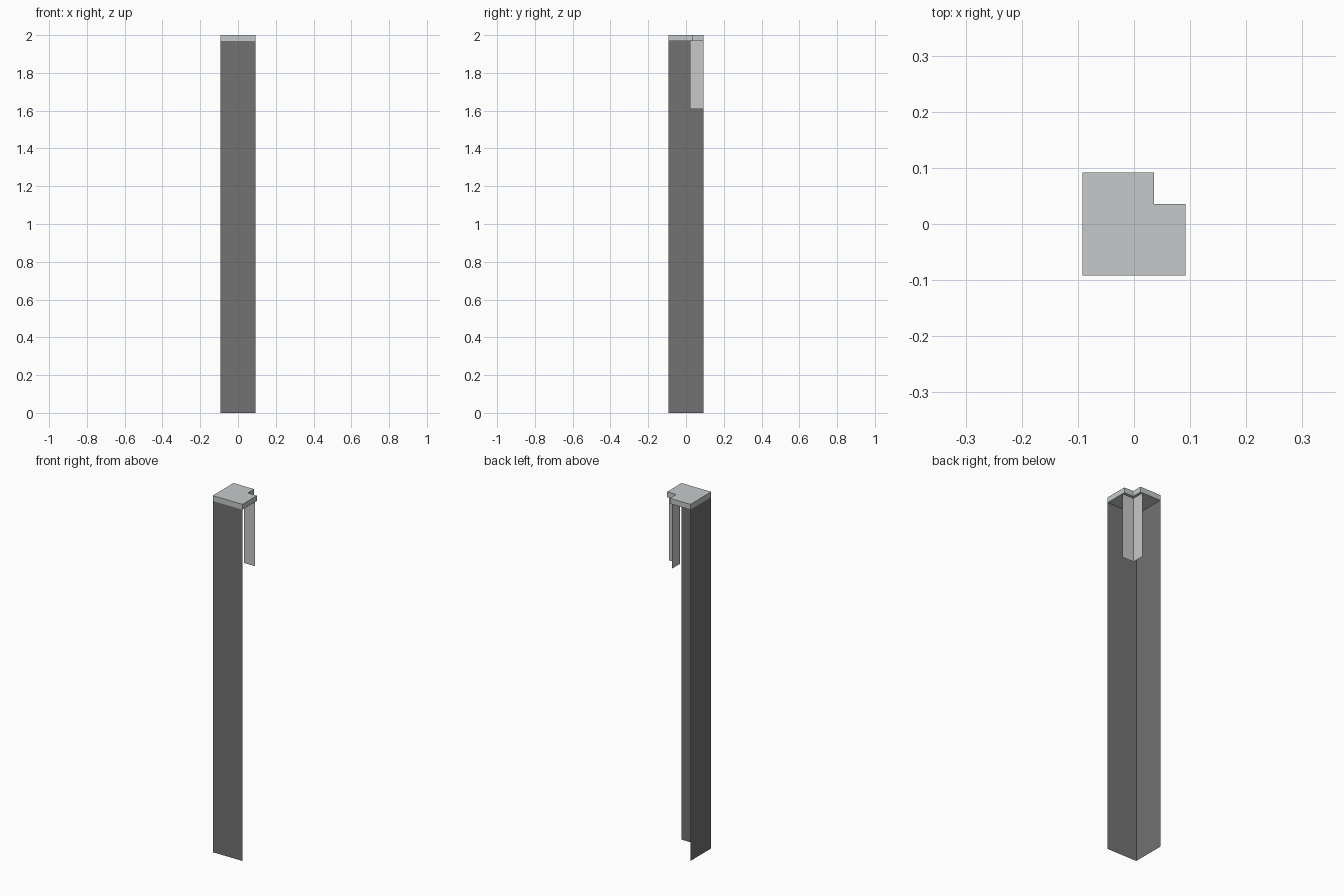
import bpy
import bmesh

if "Cube" in bpy.data.objects:
    bpy.data.objects.remove(bpy.data.objects["Cube"], do_unlink=True)


def material(name, rgb):
    m = bpy.data.materials.new(name)
    m.use_nodes = True
    m.diffuse_color = (*rgb, 1)
    m.node_tree.nodes["Principled BSDF"].inputs["Base Color"].default_value = (*rgb, 1)
    return m


dark_grey = material("dark grey", (0.17, 0.17, 0.17))
light_grey = material("light grey", (0.58, 0.58, 0.58))
pale_grey = material("pale cool grey", (0.56, 0.59, 0.59))


def extrude_profile(name, points, z0, z1, mat, closed=False):
    """Raise a plan-view outline from z0 to z1; closed outlines get lids."""
    bm = bmesh.new()
    low = [bm.verts.new((x, y, z0)) for x, y in points]
    high = [bm.verts.new((x, y, z1)) for x, y in points]
    n = len(points)
    for i in range(n if closed else n - 1):
        j = (i + 1) % n
        bm.faces.new((low[i], low[j], high[j], high[i]))
    if closed:
        bm.faces.new(high)
        bm.faces.new(low[::-1])
    mesh = bpy.data.meshes.new(name)
    bm.to_mesh(mesh)
    bm.free()
    mesh.materials.append(mat)
    ob = bpy.data.objects.new(name, mesh)
    bpy.context.collection.objects.link(ob)
    return ob


H = 0.092      # half width of the post
NOTCH = 0.036  # inner corner of the cap notch
INNER = 0.021  # inner corner of the bracket
CAP_Z = 1.97   # underside of the cap

# Tall angle cladding: one sheet on the front, one on the -x side
extrude_profile("corner_cladding", [(-H, H), (-H, -H), (H, -H)], 0, CAP_Z, dark_grey)

# Short angle bracket hanging under the cap at the back corner
extrude_profile("inner_bracket", [(H, INNER), (INNER, INNER), (INNER, H)],
                1.61, CAP_Z, light_grey)

# Flat cap with a square notch in the back corner
extrude_profile("cap", [(-H, -H), (H, -H), (H, NOTCH), (NOTCH, NOTCH), (NOTCH, H), (-H, H)],
                CAP_Z, 2.0, pale_grey, closed=True)
